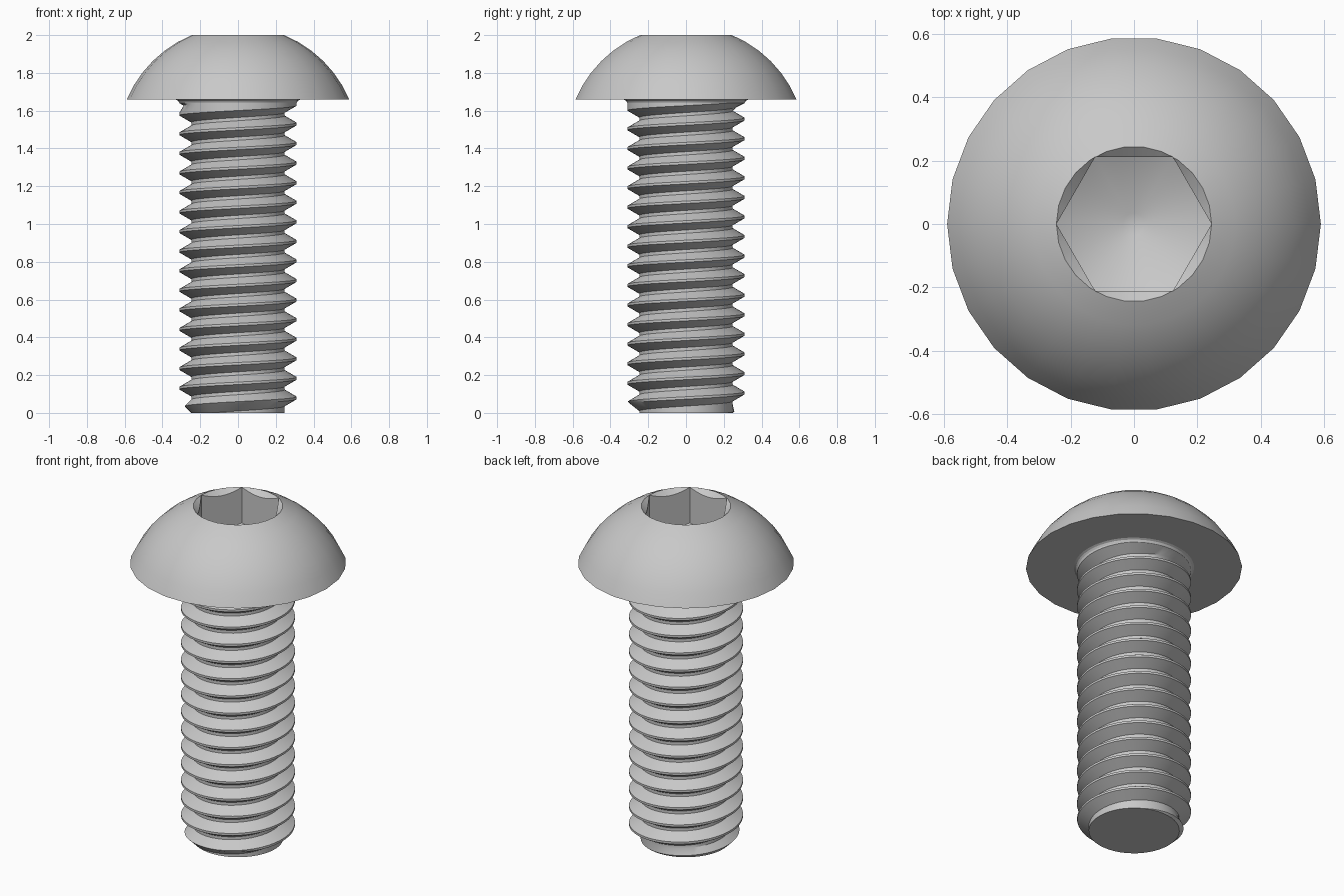
import bpy, bmesh, math

cube = bpy.data.objects.get("Cube")
if cube:
    bpy.data.objects.remove(cube, do_unlink=True)

TAU = 2 * math.pi
HEAD_Z, TOP_Z = 1.658, 2.0
HEAD_R, RIM_R, HEX_APOTHEM = 0.59, 0.245, 0.212
MAJOR_R, PITCH = 0.311, 0.1036
MINOR_R = MAJOR_R - 0.613 * PITCH

steel = bpy.data.materials.new("steel_grey")
steel.use_nodes = True
steel.diffuse_color = (0.58, 0.58, 0.58, 1)
steel.node_tree.nodes["Principled BSDF"].inputs["Base Color"].default_value = steel.diffuse_color


def polygon_radius(sides, apothem, angle):
    """Distance to a regular polygon that has a corner at angle zero."""
    step = TAU / sides
    return apothem / math.cos(angle % step - step / 2)


def polar(r, angle, z):
    return (r * math.cos(angle), r * math.sin(angle), z)


def loft(name, rows, closed=True, cap_start=None, cap_end=False):
    """Skin rows of points; rows run counter-clockwise about z."""
    bm = bmesh.new()
    rings = [[bm.verts.new(p) for p in row] for row in rows]
    n = len(rows[0])
    for a, b in zip(rings, rings[1:]):
        for i in range(n if closed else n - 1):
            j = (i + 1) % n
            bm.faces.new((a[i], a[j], b[j], b[i]))
    if cap_end:
        bm.faces.new(rings[-1])
    if cap_start:
        bm.faces.new([bm.verts.new(p) for p in reversed(cap_start)])
    bmesh.ops.remove_doubles(bm, verts=bm.verts, dist=1e-4)
    bmesh.ops.dissolve_degenerate(bm, edges=bm.edges, dist=1e-5)
    mesh = bpy.data.meshes.new(name)
    bm.to_mesh(mesh)
    bm.free()
    mesh.materials.append(steel)
    obj = bpy.data.objects.new(name, mesh)
    bpy.context.collection.objects.link(obj)
    bpy.ops.object.select_all(action='DESELECT')
    obj.select_set(True)
    bpy.context.view_layer.objects.active = obj
    bpy.ops.object.shade_smooth_by_angle(angle=math.radians(30))
    return obj


# Domed head: flat underside, then an arc centred on the axis
SIDES = 26
centre_z = (TOP_Z**2 + RIM_R**2 - HEAD_Z**2 - HEAD_R**2) / (2 * (TOP_Z - HEAD_Z))
dome_r = math.hypot(HEAD_R, HEAD_Z - centre_z)
start = math.atan2(HEAD_Z - centre_z, HEAD_R)
end = math.atan2(TOP_Z - centre_z, RIM_R)
profile = [(0.25, HEAD_Z)]
for i in range(7):
    a = start + (end - start) * i / 6
    profile.append((dome_r * math.cos(a), centre_z + dome_r * math.sin(a)))
loft("domed_head", [[polar(r, TAU * i / SIDES, z) for i in range(SIDES)] for r, z in profile])

# Hex socket: countersunk rim, straight walls, conical floor with a small flat
angles = [TAU * i / (SIDES * 3) for i in range(SIDES * 3)]
rim_apothem = RIM_R * math.cos(math.pi / SIDES)
rim, wall_top, wall_foot, tip = [], [], [], []
for a in angles:
    r = polygon_radius(6, HEX_APOTHEM, a)
    rim.append(polar(polygon_radius(SIDES, rim_apothem, a), a, TOP_Z))
    wall_top.append(polar(r, a, TOP_Z - 0.85 * (RIM_R - r)))
    wall_foot.append(polar(r, a, 1.68 + 0.5 * (r - 0.035)))
    tip.append(polar(0.035, a, 1.68))
loft("hex_socket", [rim, wall_top, wall_foot, tip], cap_end=True)

# Threaded shank: a helical crest-and-root profile, trimmed flat at both ends
STEPS = 48
NECK_Z = 1.64
thread = ((-1 / 16, True), (1 / 16, True), (5 / 12, False), (7 / 12, False))
first_crest = 1.426 - 14 * PITCH


def thread_point(turn, offset, crest, angle):
    z = first_crest + PITCH * (turn + offset + angle / TAU)
    z = min(max(z, 0), NECK_Z)
    fade = min(max((1.635 - z) / 0.025, 0), 1)      # groove runs out at the neck
    r = MAJOR_R if crest else MAJOR_R - (MAJOR_R - MINOR_R) * fade
    return polar(min(r, MINOR_R + z), angle, z)     # chamfered tip


turn_angles = [TAU * i / STEPS for i in range(STEPS + 1)]
rows = [[thread_point(k, off, crest, a) for a in turn_angles]
        for k in range(-1, 18) for off, crest in thread]
# Fillet beneath the head
for r, z in ((MAJOR_R, 1.642), (0.317, 1.652), (0.328, HEAD_Z)):
    rows.append([polar(r, a, z) for a in turn_angles])
tip_disc = [polar(MINOR_R, a, 0) for a in turn_angles[:-1]]
loft("threaded_shank", rows, closed=False, cap_start=tip_disc)
